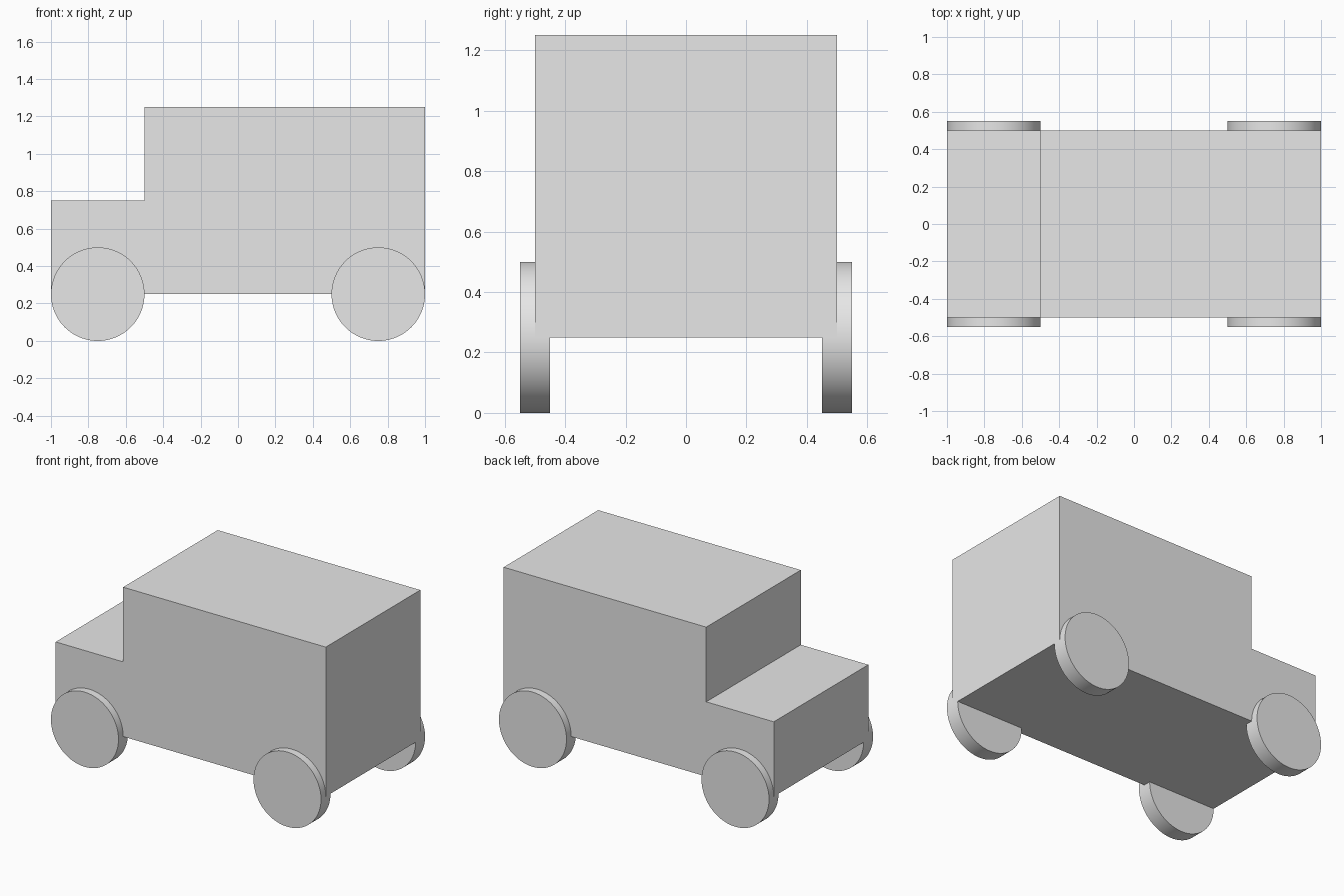
import bpy
import bmesh
import math

cube = bpy.data.objects.get("Cube")
if cube:
    bpy.data.objects.remove(cube, do_unlink=True)

# Single plain grey
GREY = (0.8, 0.8, 0.8, 1.0)
grey = bpy.data.materials.new("plain_grey")
grey.use_nodes = True
grey.diffuse_color = GREY
grey.node_tree.nodes["Principled BSDF"].inputs["Base Color"].default_value = GREY

BODY_HALF_WIDTH = 0.5
WHEEL_RADIUS = 0.25
WHEEL_WIDTH = 0.1
AXLE_X = 0.75


def extruded_profile(name, profile, half_width):
    """Extrude an (x, z) outline across y, centred on y = 0."""
    bm = bmesh.new()
    face = bm.faces.new([bm.verts.new((x, -half_width, z)) for x, z in profile])
    extruded = bmesh.ops.extrude_face_region(bm, geom=[face])["geom"]
    verts = [v for v in extruded if isinstance(v, bmesh.types.BMVert)]
    bmesh.ops.translate(bm, verts=verts, vec=(0, 2 * half_width, 0))
    bmesh.ops.recalc_face_normals(bm, faces=bm.faces)
    mesh = bpy.data.meshes.new(name)
    bm.to_mesh(mesh)
    bm.free()
    obj = bpy.data.objects.new(name, mesh)
    bpy.context.collection.objects.link(obj)
    obj.data.materials.append(grey)
    return obj


def wheel(name, x, y):
    bpy.ops.mesh.primitive_cylinder_add(
        vertices=96, radius=WHEEL_RADIUS, depth=WHEEL_WIDTH,
        location=(x, y, WHEEL_RADIUS), rotation=(math.pi / 2, 0, 0))
    obj = bpy.context.object
    obj.name = name
    obj.data.materials.append(grey)
    bpy.ops.object.shade_smooth_by_angle(angle=math.radians(30))


# Body with a low bonnet at -x and a tall cabin behind it
extruded_profile("body", [(-1, 0.25), (1, 0.25), (1, 1.25),
                          (-0.5, 1.25), (-0.5, 0.75), (-1, 0.75)],
                 BODY_HALF_WIDTH)

# Four wheels, each half sunk into the body side
for end, x in (("bonnet", -AXLE_X), ("tail", AXLE_X)):
    for side, y in (("front", -BODY_HALF_WIDTH), ("back", BODY_HALF_WIDTH)):
        wheel(f"{end}_{side}_wheel", x, y)
